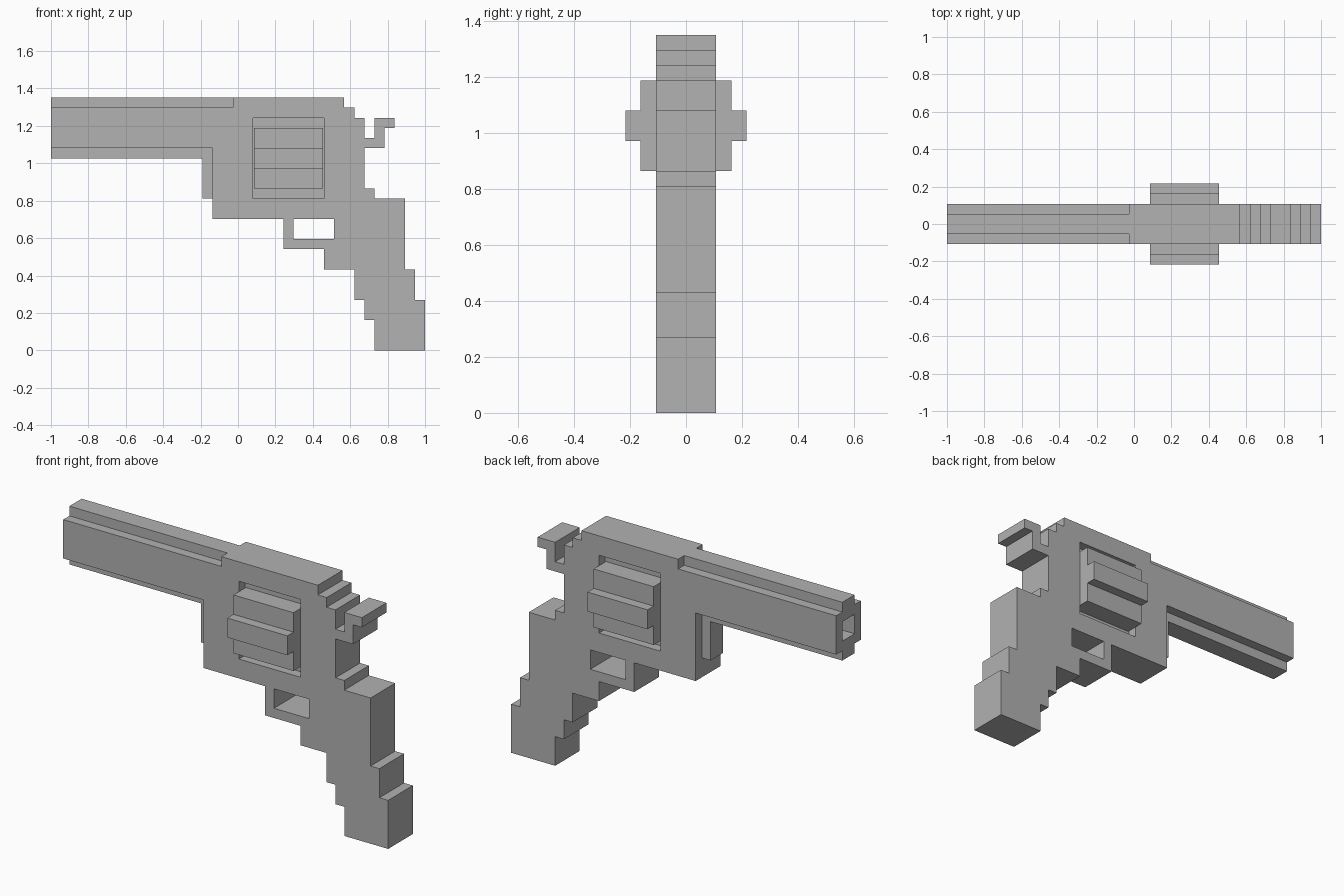
import bpy
import bmesh
from mathutils import Vector

if "Cube" in bpy.data.objects:
    bpy.data.objects.remove(bpy.data.objects["Cube"], do_unlink=True)

U = 2 / 37  # one block of the stepped design

grey = bpy.data.materials.new("grey")
grey.use_nodes = True
colour = (0.445, 0.445, 0.445, 1)
grey.diffuse_color = colour
grey.node_tree.nodes["Principled BSDF"].inputs["Base Color"].default_value = colour


def extrude(name, outline, axis, start, end):
    """Extrude an outline given in blocks: (x, z) along y, or (y, z) along x."""
    bm = bmesh.new()
    if axis == "y":
        points = [(a, start, b) for a, b in outline]
    else:
        points = [(start, a, b) for a, b in outline]
    face = bm.faces.new([bm.verts.new((x * U - 1, y * U, z * U)) for x, y, z in points])
    shift = Vector((0, 1, 0) if axis == "y" else (1, 0, 0)) * (end - start) * U
    result = bmesh.ops.extrude_face_region(bm, geom=[face])
    moved = [v for v in result["geom"] if isinstance(v, bmesh.types.BMVert)]
    bmesh.ops.translate(bm, verts=moved, vec=shift)
    bmesh.ops.recalc_face_normals(bm, faces=bm.faces)
    mesh = bpy.data.meshes.new(name)
    bm.to_mesh(mesh)
    bm.free()
    mesh.materials.append(grey)
    obj = bpy.data.objects.new(name, mesh)
    bpy.context.collection.objects.link(obj)
    return obj


def block(name, x0, x1, y0, y1, z0, z1):
    return extrude(name, [(x0, z0), (x1, z0), (x1, z1), (x0, z1)], "y", y0, y1)


def cut(target, cutter):
    """Subtract a cutter from the target and discard it."""
    mod = target.modifiers.new("cut", "BOOLEAN")
    mod.operation = "DIFFERENCE"
    mod.solver = "EXACT"
    mod.object = cutter
    cutter.hide_render = True
    bpy.context.view_layer.objects.active = target
    bpy.ops.object.modifier_apply(modifier=mod.name)
    bpy.data.objects.remove(cutter, do_unlink=True)


def mirrored(half):
    """Complete a symmetric (y, z) cross-section from its +y half."""
    return half + [(-y, z) for y, z in reversed(half)]


# Frame with a shallow window on each side
frame = extrude("frame", [(16, 13), (16, 24), (18, 24), (18, 25), (29, 25), (29, 24),
                          (30, 24), (30, 23), (31, 23), (31, 13)], "y", -2, 2)
for side in (-1, 1):
    near, far = sorted((side, side * 3))
    cut(frame, block("window_cutter", 20, 27, near, far, 15, 23))

# Stepped cylinder standing out of both windows
extrude("cylinder", mirrored([(3, 16), (3, 18), (4, 18), (4, 20), (3, 20), (3, 22)]),
        "x", 20.08, 26.92)

# Barrel with a narrow underside and a square bore
barrel = extrude("barrel", mirrored([(1, 19), (1, 20), (2, 20), (2, 24)]), "x", 0, 16)
cut(barrel, block("bore_cutter", -1, 15, -1, 1, 21, 23))
block("top_rib", 0, 18, -1, 1, 24, 25)
block("frame_front_strip", 15, 16, -1, 1, 15, 19)

# Hammer
extrude("hammer", [(31, 20), (33, 20), (33, 22), (34, 22), (34, 23),
                   (32, 23), (32, 21), (31, 21)], "y", -2, 2)

# Trigger guard
extrude("trigger_guard", [(23, 13), (23, 10), (28, 10), (28, 11),
                          (24, 11), (24, 13)], "y", -2, 2)

# Stepped grip
extrude("grip", [(31, 16), (32, 16), (32, 15), (35, 15), (35, 8), (36, 8), (36, 5),
                 (37, 5), (37, 0), (32, 0), (32, 3), (31, 3), (31, 5), (30, 5),
                 (30, 8), (27, 8), (27, 10), (28, 10), (28, 13), (31, 13)], "y", -2, 2)
